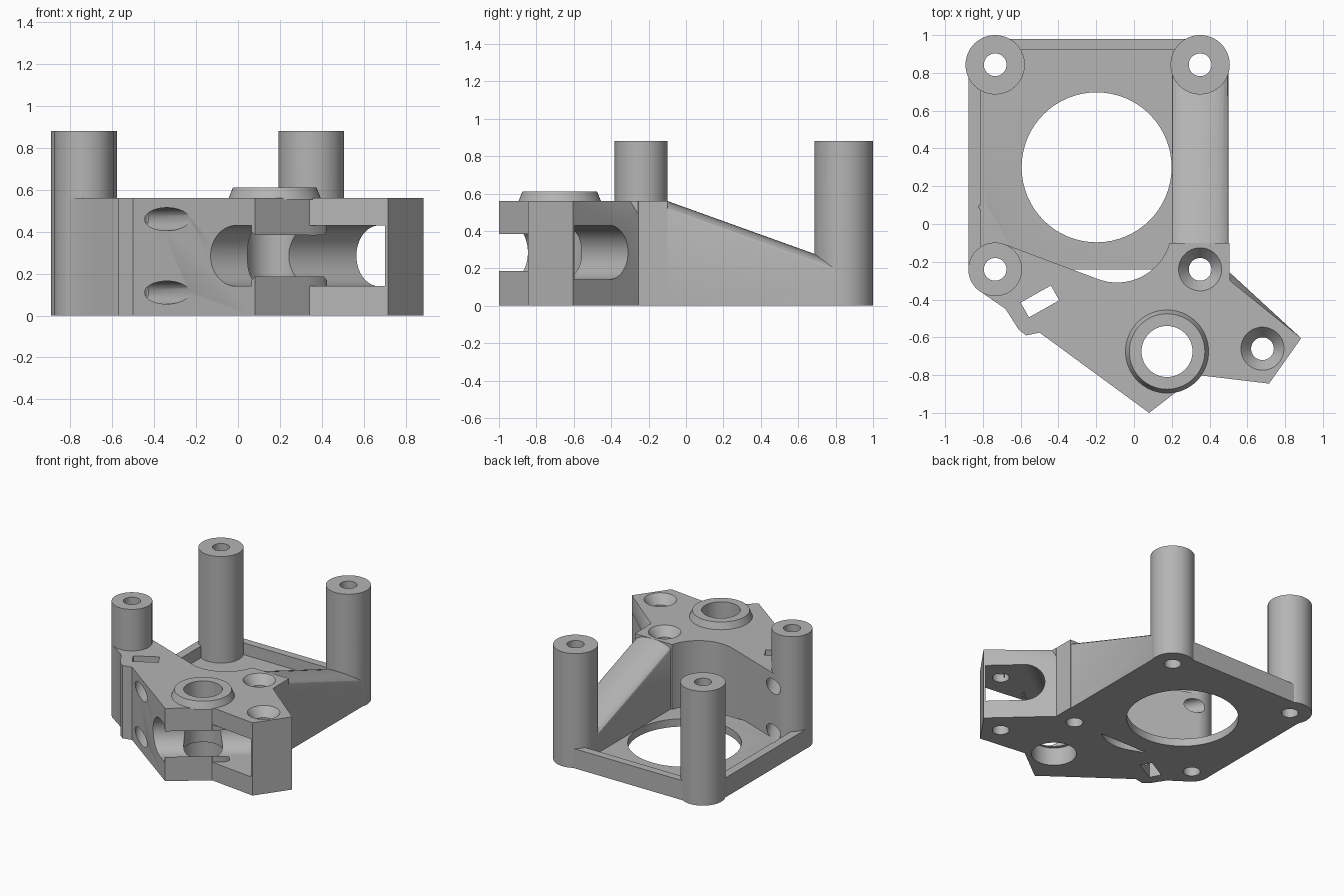
import bpy, bmesh
from math import sin, cos, pi, radians, atan2
from mathutils import Vector, Matrix

cube = bpy.data.objects.get("Cube")
if cube:
    bpy.data.objects.remove(cube, do_unlink=True)

grey = bpy.data.materials.new("light grey plastic")
grey.use_nodes = True
colour = (0.46, 0.46, 0.46, 1)
grey.diffuse_color = colour
grey.node_tree.nodes["Principled BSDF"].inputs["Base Color"].default_value = colour


def finish(bm, name):
    bmesh.ops.recalc_face_normals(bm, faces=bm.faces[:])
    mesh = bpy.data.meshes.new(name)
    bm.to_mesh(mesh)
    bm.free()
    mesh.materials.append(grey)
    obj = bpy.data.objects.new(name, mesh)
    bpy.context.scene.collection.objects.link(obj)
    return obj


def prism(name, outline, z0, z1):
    bm = bmesh.new()
    face = bm.faces.new([bm.verts.new((x, y, z0)) for x, y in outline])
    new = bmesh.ops.extrude_face_region(bm, geom=[face])["geom"]
    top = [v for v in new if isinstance(v, bmesh.types.BMVert)]
    bmesh.ops.translate(bm, vec=(0, 0, z1 - z0), verts=top)
    return finish(bm, name)


def box(name, x0, x1, y0, y1, z0, z1):
    return prism(name, [(x0, y0), (x1, y0), (x1, y1), (x0, y1)], z0, z1)


def rod(name, start, end, r0, r1=None, sides=64):
    """Round bar or cone between two points."""
    a, b = Vector(start), Vector(end)
    bm = bmesh.new()
    turn = (b - a).to_track_quat("Z", "Y").to_matrix().to_4x4()
    bmesh.ops.create_cone(bm, cap_ends=True, segments=sides, radius1=r0,
                          radius2=r0 if r1 is None else r1, depth=(b - a).length,
                          matrix=Matrix.Translation((a + b) / 2) @ turn)
    return finish(bm, name)


def upright(name, at, z0, z1, r0, r1=None):
    return rod(name, (*at, z0), (*at, z1), r0, r1)


TOP, TALL = 0.56, 0.88
post_back_right, post_back_left = (-0.735, 0.843), (0.35, 0.843)
post_front, arm_screw, lug_screw = (-0.735, -0.24), (0.35, -0.24), (0.68, -0.66)
bearing = (0.175, -0.675)

# Thin base plate with clipped corners hidden in the posts
body = prism("mount_body", [(-0.875, -0.24), (0.5, -0.24), (0.5, 0.843), (0.35, 0.98),
                            (-0.735, 0.98), (-0.875, 0.843)], 0, 0.06)
parts = [
    box("side_rim", -0.875, -0.81, -0.24, 0.843, 0, 0.15),
    box("back_rim", -0.735, 0.35, 0.92, 0.98, 0, 0.15),
    upright("back_right_post", post_back_right, 0, TALL, 0.157),
    upright("back_left_post", post_back_left, 0, TALL, 0.157),
    upright("front_post", post_front, 0, TALL, 0.142),
]

# Main block with a rounded inner wall
arc = [(-0.09 + 0.29 * cos(radians(a)), -0.02 + 0.29 * sin(radians(a)))
       for a in range(-16, -113, -6)]
parts.append(prism("main_block", [
    (-0.735, -0.24), (-0.81, -0.36), (-0.68, -0.45), (-0.61, -0.56), (-0.57, -0.59),
    (-0.5, -0.575), (0.08, -1), (0.34, -0.8), (0.715, -0.845), (0.885, -0.605),
    (0.505, -0.255), (0.505, -0.1)] + arc + [(-0.69, -0.105)], 0, TOP))

# Sloping arm with a crowned top
bm = bmesh.new()
section = [(0.2, 0), (0.5, 0)]
section += [(0.35 + 0.15 * cos(pi * i / 12), 0.51 + 0.05 * sin(pi * i / 12)) for i in range(13)]
rings = [[bm.verts.new((x, y, z - drop if z else 0)) for x, z in section]
         for y, drop in ((-0.1, 0), (0.843, 0.339))]
bm.faces.new(rings[0])
bm.faces.new(rings[1])
for i in range(len(section)):
    j = (i + 1) % len(section)
    bm.faces.new((rings[0][i], rings[0][j], rings[1][j], rings[1][i]))
parts.append(finish(bm, "sloping_arm"))

# Tapered collar round the bearing hole
parts.append(upright("bearing_collar", bearing, 0.555, 0.61, 0.222, 0.2))

# Plate opening and screw holes
cuts = [upright("motor_opening", (-0.198, 0.3), -0.1, 0.3, 0.397)]
for at in (post_back_right, post_back_left, post_front, arm_screw, lug_screw):
    cuts.append(upright("screw_hole", at, -0.1, 1, 0.06))
for at in (arm_screw, lug_screw):
    cuts.append(upright("countersink", at, 0.49, 0.57, 0.058, 0.122))

# Bearing bore with a wider seat below
cuts.append(upright("bearing_bore", bearing, -0.1, 0.7, 0.135))
cuts.append(upright("bearing_seat", bearing, -0.1, 0.14, 0.16))

# Nut slot and the two screw holes crossing it
across, through = Vector((0.87, 0.49)), Vector((-0.49, 0.87))
slot = Vector((-0.498, -0.41))
cuts.append(prism("nut_slot", [slot + across * (0.092 * s) + through * (0.045 * t)
                               for s, t in ((-1, -1), (1, -1), (1, 1), (-1, 1))], -0.1, 0.7))
for z in (0.11, 0.46):
    ends = [slot + through * t for t in (-0.7, 0.6)]
    cuts.append(rod("clamp_hole", (*ends[0], z), (*ends[1], z), 0.055, sides=40))

# Cross tunnel: half round inside, flat against the thin front wall
along, inward = Vector((0.793, 0.61)), Vector((-0.61, 0.793))


def plan(u, v):
    return along * u + inward * v


cuts.append(rod("tunnel_round", (*plan(-1, -0.735), 0.285), (*plan(1, -0.735), 0.285), 0.145))
cuts.append(prism("tunnel_flat", [plan(-1, -0.822), plan(1, -0.822),
                                  plan(1, -0.735), plan(-1, -0.735)], 0.14, 0.43))
cuts.append(prism("lug_slot", [(0.342, -0.8), (0.342, -0.95), (0.626, -0.95), (0.7, -0.845),
                               (0.872, -0.602), (0.95, -0.49), (0.8, -0.4), (0.43, -0.7),
                               (0.41, -0.745)], 0.14, 0.43))

# Chamfer on the back edge of the lug
bm = bmesh.new()
for p in ((0.885, -0.605, 0.56), (0.507, -0.3, 0.561), (0.507, -0.255, 0.49),
          (0.507, -0.25, 0.58), (0.7, -0.2, 0.58)):
    bm.verts.new(p)
bmesh.ops.convex_hull(bm, input=bm.verts[:])
cuts.append(finish(bm, "lug_chamfer"))

# Combine, then bake the result
for tools, operation in ((parts, "UNION"), (cuts, "DIFFERENCE")):
    for tool in tools:
        mod = body.modifiers.new(tool.name, "BOOLEAN")
        mod.operation, mod.solver, mod.object = operation, "EXACT", tool
        tool.hide_render = True
bpy.context.view_layer.update()
graph = bpy.context.evaluated_depsgraph_get()
baked = bpy.data.meshes.new_from_object(body.evaluated_get(graph))
body.modifiers.clear()
body.data = baked
for tool in parts + cuts:
    bpy.data.objects.remove(tool, do_unlink=True)
baked.materials.clear()
baked.materials.append(grey)
for poly in baked.polygons:
    poly.material_index = 0

bpy.ops.object.select_all(action="DESELECT")
body.select_set(True)
bpy.context.view_layer.objects.active = body
bpy.ops.object.shade_smooth_by_angle(angle=radians(30))
